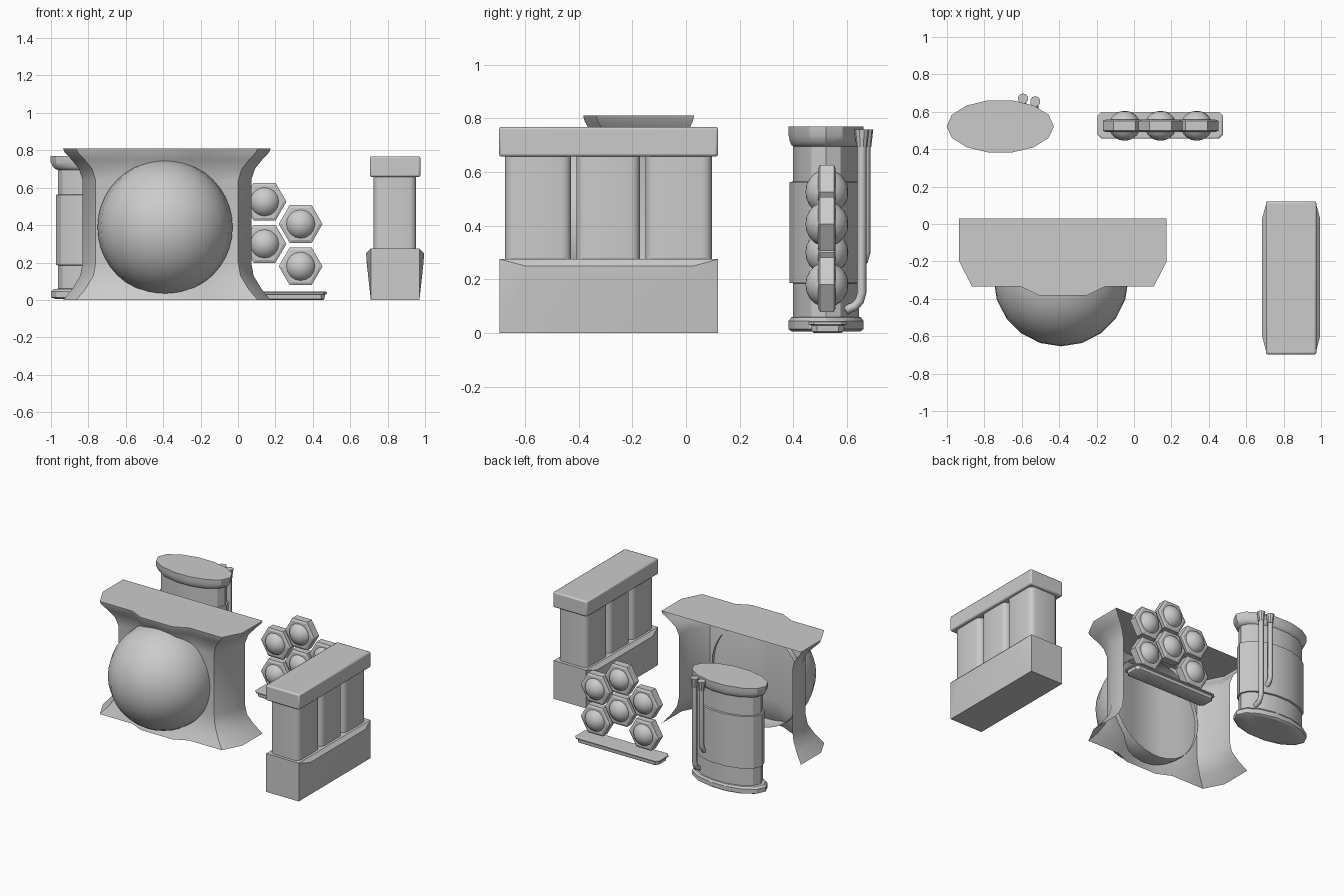
import bpy, bmesh
from math import sin, cos, pi, radians
from mathutils import Vector, Matrix

if "Cube" in bpy.data.objects:
    bpy.data.objects.remove(bpy.data.objects["Cube"])


def finish(name, bm, angle=35, bevel=0.0, segs=2):
    bmesh.ops.recalc_face_normals(bm, faces=bm.faces)
    me = bpy.data.meshes.new(name)
    bm.to_mesh(me)
    bm.free()
    me.shade_smooth()
    me.set_sharp_from_angle(angle=radians(angle))
    ob = bpy.data.objects.new(name, me)
    bpy.context.collection.objects.link(ob)
    if bevel:
        m = ob.modifiers.new("bevel", 'BEVEL')
        m.width, m.segments = bevel, segs
    return ob


def loft(name, rings, closed=True, cap_start=True, cap_end=True, **kw):
    bm = bmesh.new()
    vs = [[bm.verts.new(p) for p in r] for r in rings]
    n = len(rings[0])
    for a, b in zip(vs, vs[1:]):
        for i in range(n if closed else n - 1):
            j = (i + 1) % n
            bm.faces.new((a[i], a[j], b[j], b[i]))
    if cap_start:
        bm.faces.new(vs[0])
    if cap_end:
        bm.faces.new(vs[-1])
    return finish(name, bm, **kw)


def box(name, x0, x1, y0, y1, z0, z1, vertical_round=0.0, bevel=0.0):
    bm = bmesh.new()
    bmesh.ops.create_cube(bm, size=1)
    for v in bm.verts:
        v.co = ((x0 + x1) / 2 + v.co.x * (x1 - x0), (y0 + y1) / 2 + v.co.y * (y1 - y0),
                (z0 + z1) / 2 + v.co.z * (z1 - z0))
    if vertical_round:
        es = [e for e in bm.edges if abs(e.verts[0].co.z - e.verts[1].co.z) > 0.01]
        bmesh.ops.bevel(bm, geom=es, offset=vertical_round, segments=3, profile=0.5, affect='EDGES')
    return finish(name, bm, bevel=bevel)


# Flared housing: open at the back and bottom
CX = -0.38


def housing_ring(z, d):
    half = [(0.125, -0.383), (0.225, -0.335), (0.485, -0.335), (0.555, -0.2), (0.555, 0.03)]
    pts = []
    for x, y in half:
        yy = y - 0.5 * d if y > 0 else y + 0.6 * d
        pts.append((x - d if x > 0.4 else x, yy))
    return [(CX - x, y, z) for x, y in reversed(pts)] + [(CX + x, y, z) for x, y in pts]


levels = [(0, 0), (0.06, 0.05), (0.13, 0.092), (0.2, 0.104), (0.64, 0.104),
          (0.7, 0.085), (0.75, 0.045), (0.79, 0.008), (0.81, 0)]
loft("housing", [housing_ring(z, d) for z, d in levels], closed=False, cap_start=False)

# Domed front, open behind
bm = bmesh.new()
bmesh.ops.create_uvsphere(bm, u_segments=20, v_segments=20, radius=0.361)
bmesh.ops.translate(bm, verts=bm.verts, vec=(-0.39, -0.293, 0.388))
bmesh.ops.bisect_plane(bm, geom=bm.verts[:] + bm.edges[:] + bm.faces[:],
                       plane_co=(0, -0.24, 0), plane_no=(0, 1, 0), clear_outer=True)
finish("dome", bm)

# Column block: bulged base, three columns, cap
bm = bmesh.new()
BX = 0.84
for s in (-1, 1):
    for z in (0, 0.275):
        for y in (-0.695, 0.12):
            bm.verts.new((BX + s * 0.13, y, z))
    for y in (-0.6, 0.03):
        for z in (0.2, 0.25):
            bm.verts.new((BX + s * (0.155 if z > 0.22 else 0.152), y, z))
bmesh.ops.convex_hull(bm, input=bm.verts)
finish("block_base", bm)
for i, (y0, y1) in enumerate([(-0.674, -0.428), (-0.408, -0.171), (-0.151, 0.097)]):
    box(f"column_{i + 1}", 0.725, 0.952, y0, y1, 0.265, 0.665, vertical_round=0.035)
box("block_cap", 0.705, 0.975, -0.697, 0.12, 0.657, 0.768, bevel=0.01)

# Oval canister, stacked from 14-sided oval rings
def oval(rx, ry, z, n=14):
    return [(-0.715 + rx * cos(2 * pi * i / n), 0.522 + ry * sin(2 * pi * i / n), z) for i in range(n)]


profile = [(0.26, 0.13, 0.005), (0.285, 0.143, 0.014), (0.285, 0.143, 0.045), (0.27, 0.134, 0.058),
           (0.248, 0.126, 0.06), (0.248, 0.126, 0.185), (0.257, 0.139, 0.187), (0.257, 0.139, 0.562),
           (0.248, 0.126, 0.564), (0.248, 0.126, 0.695), (0.262, 0.132, 0.7), (0.274, 0.138, 0.712),
           (0.287, 0.143, 0.735), (0.287, 0.143, 0.77)]
loft("canister", [oval(*p) for p in profile], angle=30)

# Canister pipes with thicker heads
def pipe(name, pts, r):
    cu = bpy.data.curves.new(name, 'CURVE')
    cu.dimensions = '3D'
    cu.bevel_depth, cu.bevel_resolution, cu.use_fill_caps = r, 2, True
    sp = cu.splines.new('POLY')
    sp.points.add(len(pts) - 1)
    for p, c in zip(sp.points, pts):
        p.co = (*c, 1)
        p.radius = 1
    sp.use_smooth = True
    ob = bpy.data.objects.new(name, cu)
    bpy.context.collection.objects.link(ob)


for name, x, y, zb in [("pipe_long", -0.528, 0.655, 0.15), ("pipe_short", -0.593, 0.67, 0.3)]:
    pipe(name, [(x, y, 0.72), (x, y, zb), (x, y - 0.008, zb - 0.03),
                (x, y - 0.025, zb - 0.05), (x, y - 0.06, zb - 0.065)], 0.017)
    bm = bmesh.new()
    bmesh.ops.create_cone(bm, cap_ends=True, segments=10, radius1=0.02, radius2=0.028, depth=0.065,
                          matrix=Matrix.Translation((x, y, 0.725)))
    finish(name + "_head", bm)

# Hexagonal cells, each with a ball through its middle
CY = 0.525
for ix, (x, zs) in enumerate([(-0.05, (0.18, 0.406)), (0.142, (0.3, 0.525)), (0.335, (0.18, 0.406))]):
    for iz, z in enumerate(zs):
        hexes = []
        for y, r in [(-0.033, 0.1), (-0.026, 0.117), (0.026, 0.117), (0.033, 0.1)]:
            hexes.append([(x + r * cos(pi * k / 3), CY + y, z + r * sin(pi * k / 3)) for k in range(6)])
        loft(f"hex_cell_{ix}_{iz}", hexes, angle=20)
        bm = bmesh.new()
        bmesh.ops.create_uvsphere(bm, u_segments=16, v_segments=10, radius=0.085,
                                  matrix=Matrix.Translation((x, CY, z)) @ Matrix.Diagonal((1, 0.94, 1, 1))
                                  @ Matrix.Rotation(pi / 2, 4, 'X'))
        finish(f"cell_ball_{ix}_{iz}", bm, angle=60)

# Foot bar below the cells
def bar_ring(z, d, c=0.02):
    hx, hy = 0.335 - d, 0.071 - d
    q = [(hx, hy - c), (hx - c, hy), (-hx + c, hy), (-hx, hy - c)]
    q += [(-a, -b) for a, b in q]
    return [(0.14 + a, CY + 0.003 + b, z) for a, b in q]


loft("foot_bar", [bar_ring(0, 0.02), bar_ring(0.006, 0.012), bar_ring(0.028, 0.01), bar_ring(0.032, 0),
                  bar_ring(0.04, 0), bar_ring(0.045, 0.006)], angle=30)
